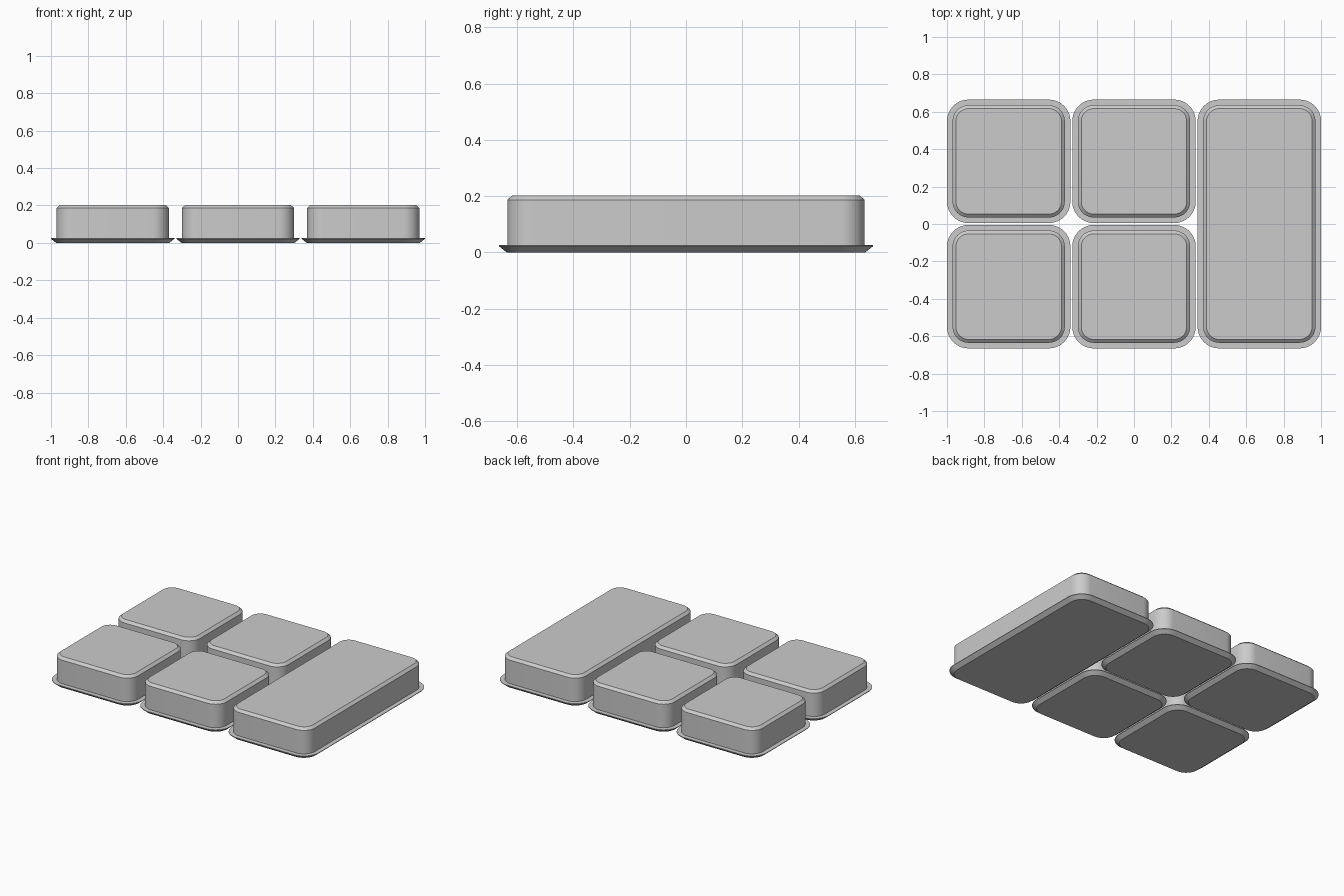
import bpy, bmesh, math

cube = bpy.data.objects.get("Cube")
if cube:
    bpy.data.objects.remove(cube, do_unlink=True)

grey = bpy.data.materials.new("light grey")
grey.use_nodes = True
colour = (0.6, 0.6, 0.6, 1)
grey.diffuse_color = colour
grey.node_tree.nodes["Principled BSDF"].inputs["Base Color"].default_value = colour

SIZE, RADIUS, STEPS = 0.66, 0.115, 10
# inset from the outline and height of each ring, from the underside to the top
RINGS = [(0.028, 0), (0, 0.022), (0, 0.026), (0.03, 0.026), (0.03, 0.187), (0.048, 0.203)]


def rounded_ring(bm, width, depth, inset, z):
    """Ring of vertices along a rounded rectangle."""
    r = RADIUS - inset
    verts = []
    for corner, (sx, sy) in enumerate([(1, 1), (-1, 1), (-1, -1), (1, -1)]):
        cx, cy = sx * (width / 2 - RADIUS), sy * (depth / 2 - RADIUS)
        for i in range(STEPS + 1):
            a = (corner + i / STEPS) * math.pi / 2
            verts.append(bm.verts.new((cx + r * math.cos(a), cy + r * math.sin(a), z)))
    return verts


def make_key(name, x, y, depth):
    """Flared base plate, upright wall and chamfered cap."""
    bm = bmesh.new()
    rings = [rounded_ring(bm, SIZE, depth, *ring) for ring in RINGS]
    n = len(rings[0])
    for low, high in zip(rings, rings[1:]):
        for i in range(n):
            j = (i + 1) % n
            bm.faces.new((low[i], low[j], high[j], high[i]))
    bm.faces.new(rings[0][::-1])
    bm.faces.new(rings[-1])
    mesh = bpy.data.meshes.new(name)
    bm.to_mesh(mesh)
    bm.free()
    mesh.materials.append(grey)
    key = bpy.data.objects.new(name, mesh)
    key.location = (x, y, 0)
    bpy.context.collection.objects.link(key)
    bpy.ops.object.select_all(action="DESELECT")
    key.select_set(True)
    bpy.context.view_layer.objects.active = key
    bpy.ops.object.shade_smooth_by_angle(angle=math.radians(30))


# four square keys and one double-length key
for column, x in (("right", -0.67), ("middle", 0)):
    for row, y in (("back", 0.335), ("front", -0.335)):
        make_key(f"{row}_{column}_key", x, y, SIZE)
make_key("long_left_key", 0.67, 0, 1.33)
